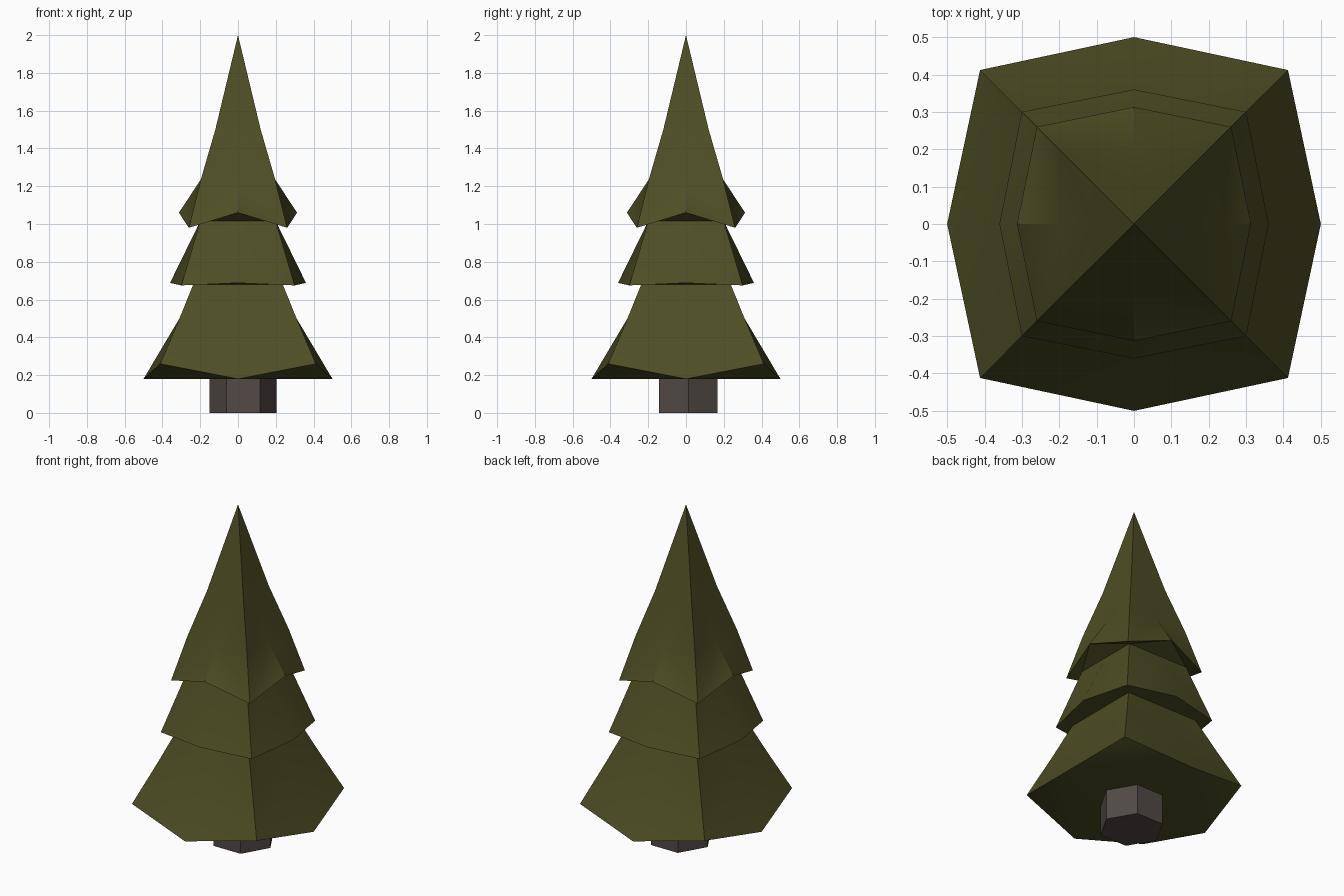
import bpy, bmesh, math
from mathutils import Matrix

if "Cube" in bpy.data.objects:
    bpy.data.objects.remove(bpy.data.objects["Cube"])


def material(name, rgb):
    m = bpy.data.materials.new(name)
    m.diffuse_color = (*rgb, 1)
    m.use_nodes = True
    m.node_tree.nodes["Principled BSDF"].inputs["Base Color"].default_value = m.diffuse_color
    return m


def finish(name, bm, mat):
    bmesh.ops.recalc_face_normals(bm, faces=bm.faces)
    mesh = bpy.data.meshes.new(name)
    bm.to_mesh(mesh)
    bm.free()
    mesh.materials.append(mat)
    ob = bpy.data.objects.new(name, mesh)
    bpy.context.collection.objects.link(ob)
    return ob


green = material("dark olive green", (0.075, 0.075, 0.018))
brown = material("grey brown bark", (0.085, 0.067, 0.060))

# Foliage rings, bottom to top: corner half width, corner z, mid-side distance, mid z
rings = [
    (0.412, 0.26, 0.50, 0.18),     # bottom skirt rim
    (0.31, 0.50, 0.31, 0.50),
    (0.237, 0.68, 0.237, 0.68),    # tucked under middle skirt
    (0.30, 0.675, 0.36, 0.688),    # middle skirt rim
    (0.20, 1.015, 0.20, 1.015),    # tucked under top skirt
    (0.26, 0.98, 0.313, 1.06),     # top skirt rim
    (0.197, 1.235, 0.197, 1.235),
    (0.12, 1.50, 0.12, 1.50),
]
bm = bmesh.new()
loops = []
for c, cz, m, mz in rings:
    loops.append([bm.verts.new(p) for p in (
        (m, 0, mz), (c, c, cz), (0, m, mz), (-c, c, cz),
        (-m, 0, mz), (-c, -c, cz), (0, -m, mz), (c, -c, cz))])
for a, b in zip(loops, loops[1:]):
    for i in range(8):
        j = (i + 1) % 8
        # split so each side stays symmetric about its middle
        if i % 2 == 0:
            bm.faces.new((a[i], a[j], b[i]))
            bm.faces.new((a[j], b[j], b[i]))
        else:
            bm.faces.new((a[i], a[j], b[j]))
            bm.faces.new((a[i], b[j], b[i]))

# Pointed top
tip = bm.verts.new((0, 0, 2))
for i in range(8):
    bm.faces.new((loops[-1][i], loops[-1][(i + 1) % 8], tip))

# Underside: flat diamond with raised corners
base = loops[0]
bm.faces.new(base[::2])
for i in range(0, 8, 2):
    bm.faces.new((base[i], base[i + 1], base[(i + 2) % 8]))
foliage = finish("foliage", bm, green)

# Six-sided trunk, slightly off centre
bm = bmesh.new()
bmesh.ops.create_cone(bm, cap_ends=True, segments=6, radius1=0.178, radius2=0.178,
                      depth=0.3, matrix=Matrix.Translation((0.027, 0.012, 0.15))
                      @ Matrix.Rotation(math.radians(30), 4, 'Z'))
# vertices must point along x
if max(v.co.x for v in bm.verts) < 0.2:
    bmesh.ops.rotate(bm, verts=bm.verts, cent=(0.027, 0.012, 0),
                     matrix=Matrix.Rotation(math.radians(30), 3, 'Z'))
trunk = finish("trunk", bm, brown)

# Soft shading within each side, crisp ridges
bpy.ops.object.select_all(action='DESELECT')
foliage.select_set(True)
bpy.context.view_layer.objects.active = foliage
bpy.ops.object.shade_smooth_by_angle(angle=math.radians(30))
